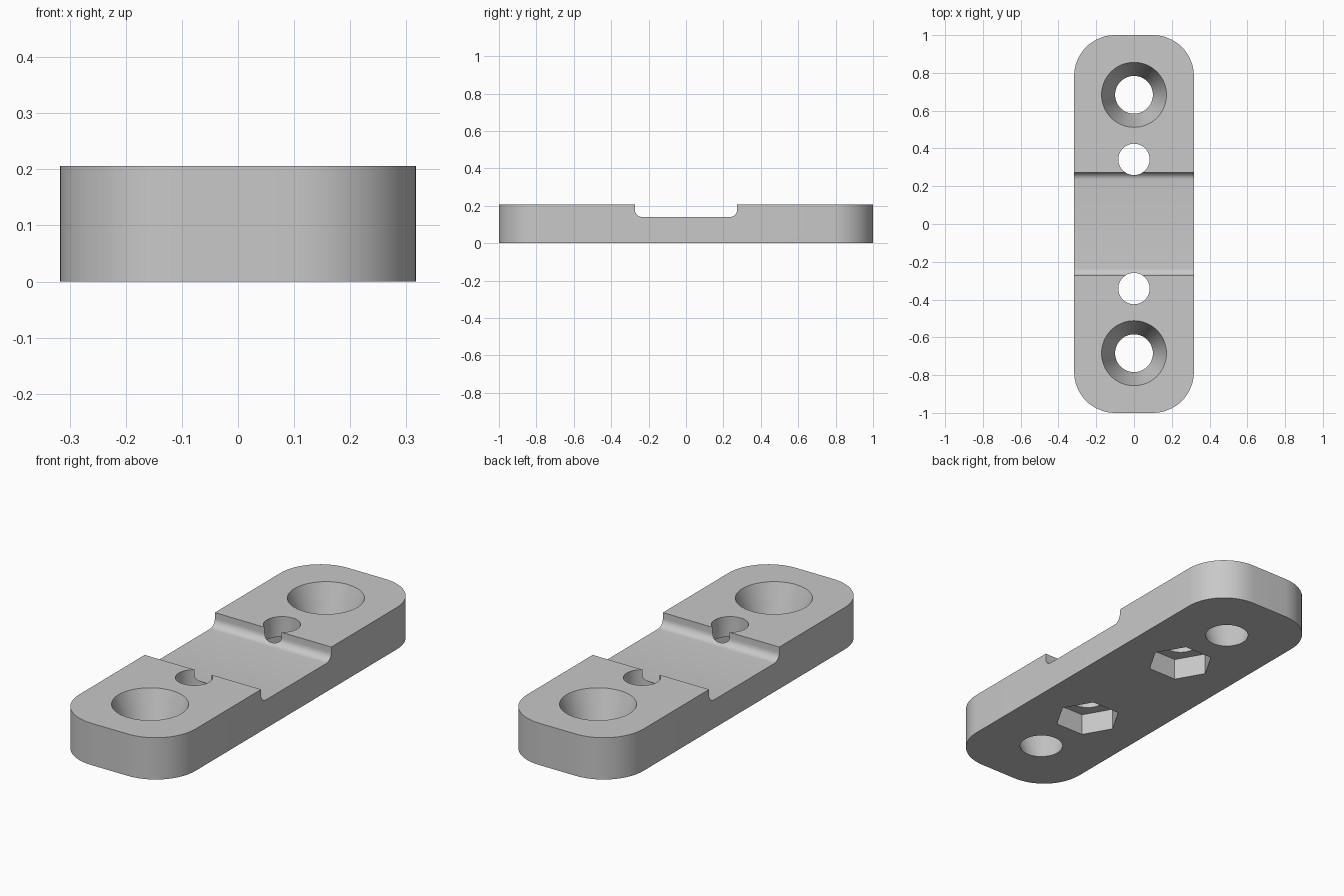
import bpy, bmesh
from math import cos, sin, pi

HALF_W, HALF_L, HEIGHT = 0.317, 1.0, 0.206
CORNER = 0.217
EPS = 0.05

scene_cube = bpy.data.objects.get("Cube")
if scene_cube:
    bpy.data.objects.remove(scene_cube, do_unlink=True)

grey = bpy.data.materials.new("plain grey")
grey.use_nodes = True
colour = (0.58, 0.58, 0.58, 1)
grey.diffuse_color = colour
grey.node_tree.nodes["Principled BSDF"].inputs["Base Color"].default_value = colour


def arc(cx, cy, r, start, end, steps):
    return [(cx + r * cos(start + (end - start) * i / steps),
             cy + r * sin(start + (end - start) * i / steps)) for i in range(steps + 1)]


def loft(name, bottom, top):
    """Closed solid between two matching rings of 3D points."""
    bm = bmesh.new()
    low = [bm.verts.new(p) for p in bottom]
    high = [bm.verts.new(p) for p in top]
    bm.faces.new(low)
    bm.faces.new(high)
    n = len(low)
    for i in range(n):
        j = (i + 1) % n
        bm.faces.new((low[i], low[j], high[j], high[i]))
    bmesh.ops.recalc_face_normals(bm, faces=bm.faces)
    mesh = bpy.data.meshes.new(name)
    bm.to_mesh(mesh)
    bm.free()
    mesh.materials.append(grey)
    obj = bpy.data.objects.new(name, mesh)
    bpy.context.collection.objects.link(obj)
    return obj


def round_cutter(name, y, r0, r1, z0, z1, sides):
    def ring(r, z):
        return [(r * cos(2 * pi * i / sides), y + r * sin(2 * pi * i / sides), z)
                for i in range(sides)]
    return loft(name, ring(r0, z0), ring(r1, z1))


# Plate with rounded corners
outline = []
for k, (sx, sy) in enumerate([(1, 1), (-1, 1), (-1, -1), (1, -1)]):
    outline += arc(sx * (HALF_W - CORNER), sy * (HALF_L - CORNER), CORNER,
                   k * pi / 2, (k + 1) * pi / 2, 16)
plate = loft("mounting_plate", [(x, y, 0) for x, y in outline],
             [(x, y, HEIGHT) for x, y in outline])

# Cross channel with filleted floor
half, floor, fillet = 0.273, 0.14, 0.038
profile = [(half, HEIGHT + EPS), (-half, HEIGHT + EPS)]
profile += arc(-half + fillet, floor + fillet, fillet, pi, 1.5 * pi, 8)
profile += arc(half - fillet, floor + fillet, fillet, 1.5 * pi, 2 * pi, 8)
cutters = [loft("channel_cutter", [(-HALF_W - EPS, y, z) for y, z in profile],
                [(HALF_W + EPS, y, z) for y, z in profile])]

# Tapered screw holes, bolt holes and hexagonal nut pockets at both ends
slope = (0.172 - 0.1) / HEIGHT * EPS
for side in (-1, 1):
    cutters += [
        round_cutter("screw_cutter", side * 0.684, 0.1 - slope, 0.172 + slope,
                     -EPS, HEIGHT + EPS, 64),
        round_cutter("bolt_cutter", side * 0.342, 0.083, 0.083, -EPS, HEIGHT + EPS, 48),
        round_cutter("nut_cutter", side * 0.342, 0.154, 0.154, -EPS, 0.107, 6),
    ]

bpy.ops.object.select_all(action="DESELECT")
bpy.context.view_layer.objects.active = plate
plate.select_set(True)
for cutter in cutters:
    cutter.hide_render = True
    cut = plate.modifiers.new(cutter.name, "BOOLEAN")
    cut.operation = "DIFFERENCE"
    cut.solver = "EXACT"
    cut.object = cutter
    bpy.ops.object.modifier_apply(modifier=cut.name)
    bpy.data.objects.remove(cutter, do_unlink=True)

bpy.ops.object.shade_smooth_by_angle(angle=pi / 6)
